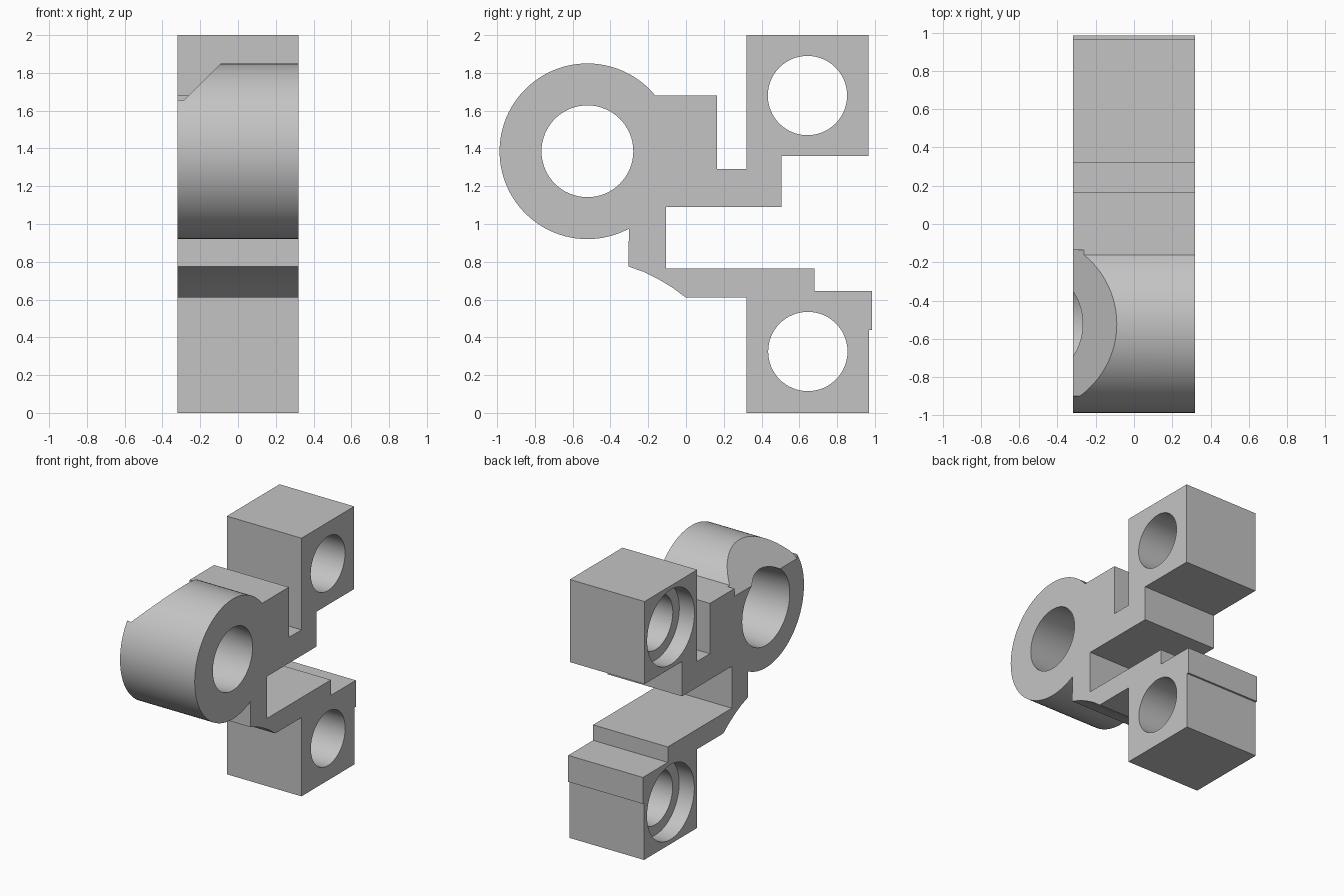
import bpy, bmesh, math

if "Cube" in bpy.data.objects:
    bpy.data.objects.remove(bpy.data.objects["Cube"])

HALF = 0.32            # half thickness along x
BOSS = (-0.522, 1.385)  # boss centre (y, z)
R = 0.465

grey = bpy.data.materials.new("plain grey")
grey.diffuse_color = (0.55, 0.55, 0.55, 1)
grey.use_nodes = True
grey.node_tree.nodes["Principled BSDF"].inputs["Base Color"].default_value = grey.diffuse_color


def make_object(name, bm):
    bmesh.ops.recalc_face_normals(bm, faces=bm.faces)
    me = bpy.data.meshes.new(name)
    bm.to_mesh(me)
    bm.free()
    me.materials.append(grey)
    ob = bpy.data.objects.new(name, me)
    bpy.context.collection.objects.link(ob)
    return ob


def extrude(name, loop, offset):
    """Extrude a closed 3D loop by an offset vector."""
    bm = bmesh.new()
    face = bm.faces.new([bm.verts.new(p) for p in loop])
    res = bmesh.ops.extrude_face_region(bm, geom=[face])
    verts = [g for g in res["geom"] if isinstance(g, bmesh.types.BMVert)]
    bmesh.ops.translate(bm, vec=offset, verts=verts)
    return make_object(name, bm)


def bore(name, centre, sections, n=64):
    """Round cutter along x, given as (x, radius) sections."""
    bm = bmesh.new()
    rings = []
    for x, r in sections:
        rings.append([bm.verts.new((x, centre[0] + r * math.cos(2 * math.pi * i / n),
                                    centre[1] + r * math.sin(2 * math.pi * i / n)))
                      for i in range(n)])
    for a, b in zip(rings, rings[1:]):
        for i in range(n):
            j = (i + 1) % n
            bm.faces.new((a[i], a[j], b[j], b[i]))
    bm.faces.new(rings[0])
    bm.faces.new(rings[-1])
    return make_object(name, bm)


# Side profile: round boss, then arms and clamp blocks
a0 = math.atan2(0.295, 0.36)
a1 = math.atan2(-0.41, 0.22) + 2 * math.pi
N = 72
profile = [(BOSS[0] + R * math.cos(a0 + (a1 - a0) * i / N),
            BOSS[1] + R * math.sin(a0 + (a1 - a0) * i / N)) for i in range(N + 1)]
profile += [(-0.305, 0.775), (-0.22, 0.745), (-0.145, 0.707), (-0.07, 0.662), (0, 0.61),
            (0.32, 0.61), (0.32, 0), (0.97, 0), (0.97, 0.44), (0.985, 0.44),
            (0.985, 0.645), (0.68, 0.645), (0.68, 0.765), (-0.105, 0.765),
            (-0.105, 1.09), (0.505, 1.09), (0.505, 1.36), (0.965, 1.36), (0.965, 2),
            (0.32, 2), (0.32, 1.29), (0.165, 1.29), (0.165, 1.68)]
bracket = extrude("bracket", [(-HALF, y, z) for y, z in profile], (2 * HALF, 0, 0))

# Cutters: tapered boss bore, two stepped block bores, sloped relief on the boss
step = [(-0.4, 0.29), (-0.19, 0.29), (-0.19, 0.21), (0.4, 0.21)]
cutters = [
    bore("boss_bore", (-0.522, 1.385), [(-0.4, 0.297), (0.32, 0.243), (0.4, 0.243)]),
    bore("upper_bore", (0.643, 1.68), step),
    bore("lower_bore", (0.645, 0.325), step),
    extrude("relief_cutter", [(-0.42, -0.9, 1.52), (0.06, -0.9, 2.0), (-0.42, -0.9, 2.0)],
            (0, 0.765, 0)),
]
for c in cutters:
    c.hide_render = True
    c.hide_set(True)
    mod = bracket.modifiers.new(c.name, "BOOLEAN")
    mod.operation = "DIFFERENCE"
    mod.solver = "EXACT"
    mod.object = c

# Apply the cuts and smooth the round walls
bpy.context.view_layer.objects.active = bracket
bracket.select_set(True)
for m in list(bracket.modifiers):
    bpy.ops.object.modifier_apply(modifier=m.name)
for c in cutters:
    bpy.data.objects.remove(c)
bpy.ops.object.shade_smooth_by_angle(angle=math.radians(30))
